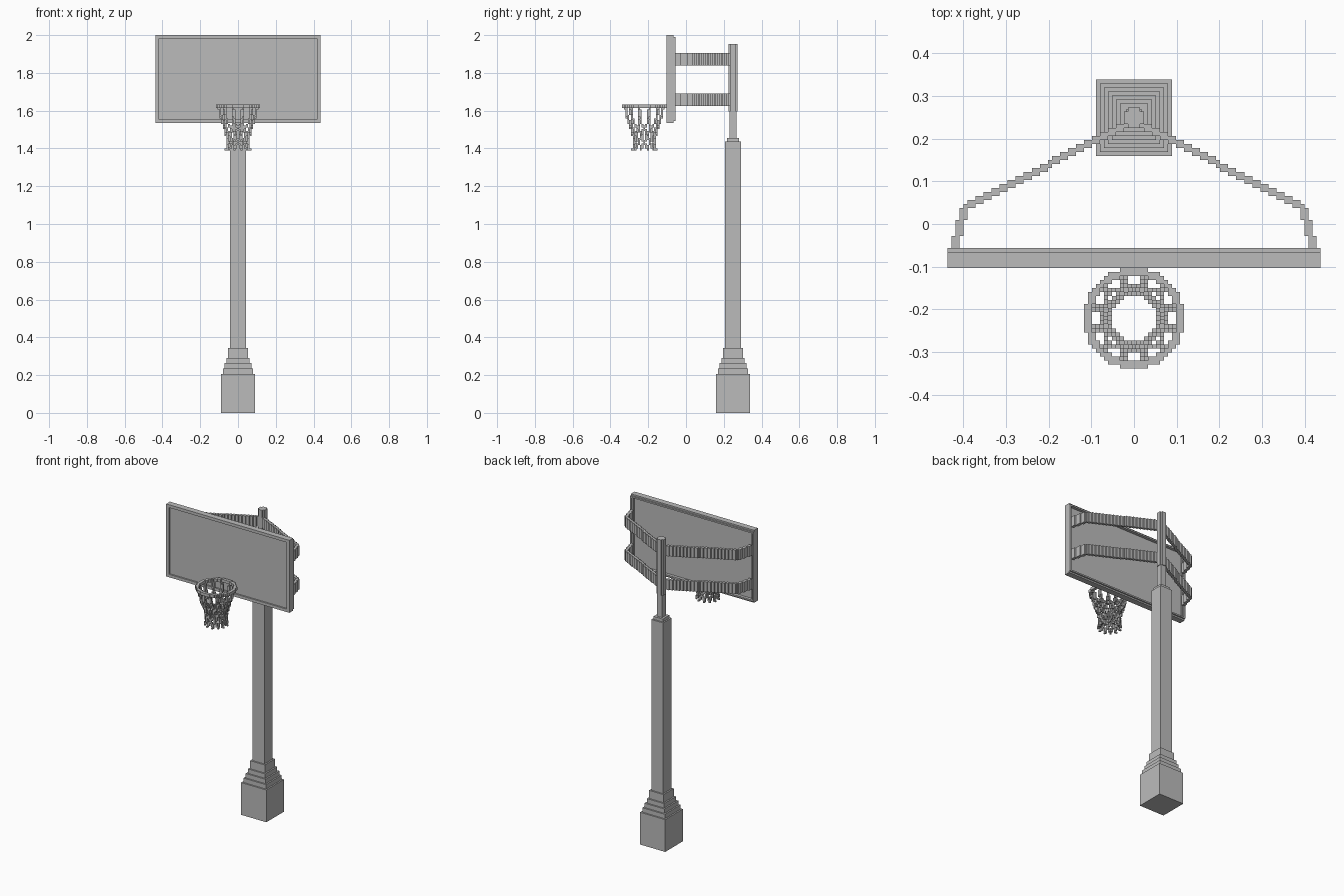
import bpy, bmesh, math
from mathutils import Vector

if "Cube" in bpy.data.objects:
    bpy.data.objects.remove(bpy.data.objects["Cube"])

V = 2 / 213          # edge of one block
Y0 = 26.5            # block row of the pole axis

grey = bpy.data.materials.new("plain_grey")
grey.use_nodes = True
COLOUR = (0.5, 0.5, 0.5, 1)
grey.diffuse_color = COLOUR
grey.node_tree.nodes["Principled BSDF"].inputs["Base Color"].default_value = COLOUR


def finish(name, bm):
    mesh = bpy.data.meshes.new(name)
    bmesh.ops.recalc_face_normals(bm, faces=bm.faces)
    bm.to_mesh(mesh)
    bm.free()
    mesh.materials.append(grey)
    obj = bpy.data.objects.new(name, mesh)
    bpy.context.collection.objects.link(obj)
    return obj


def blocks(name, cells, height=1, base=0):
    """Outer skin of a set of (x, y, layer) blocks; each layer is `height` tall."""
    bm = bmesh.new()
    corners = {}

    def corner(p):
        if p not in corners:
            x, y, z = p
            corners[p] = bm.verts.new(((x / 2) * V, (y / 2 + Y0) * V,
                                       (base + (z + 1) / 2 * height) * V))
        return corners[p]

    for c in cells:
        for axis in range(3):
            for side in (-1, 1):
                near = list(c)
                near[axis] += side
                if tuple(near) in cells:
                    continue
                loop = []
                for a, b in ((-1, -1), (1, -1), (1, 1), (-1, 1)):
                    q = [2 * k for k in c]
                    q[axis] += side
                    q[(axis + 1) % 3] += a * side
                    q[(axis + 2) % 3] += b
                    loop.append(corner(tuple(q)))
                bm.faces.new(loop)
    return finish(name, bm)


def boxes(name, spans):
    """Joined boxes, each given in blocks as (x0, x1, y0, y1, z0, z1)."""
    bm = bmesh.new()
    for x0, x1, y0, y1, z0, z1 in spans:
        made = bmesh.ops.create_cube(bm, size=1)["verts"]
        for v in made:
            v.co = Vector((((x0 + x1) / 2 + v.co.x * (x1 - x0)) * V,
                           ((y0 + y1) / 2 + v.co.y * (y1 - y0) + Y0) * V,
                           ((z0 + z1) / 2 + v.co.z * (z1 - z0)) * V))
    return finish(name, bm)


def column(name, levels, z=0):
    """Stack of square blocks centred on the pole axis: (width, top)."""
    spans = []
    for width, top in levels:
        h = width / 2
        spans.append((-h, h, -h, h, z, top))
        z = top
    return boxes(name, spans)


# Pole: stepped foot, shaft, collar and slim upper post
column("stepped_foot", [(19, 22), (17, 25), (15, 28), (13, 31), (11, 36.5)])
column("shaft", [(9, 153), (7, 155)], 36.5)
column("post_neck", [(4, 170)], 155)
boxes("upper_post", [(-2.5, 2.5, -1.5, 1.5, 170, 208),
                     (-1.5, 1.5, -2.5, 2.5, 170, 208)])


# Backboard: frame of four bars, a thin rear lip and a recessed panel
def frame(name, x, z0, z1, y0, y1, bar):
    return boxes(name, [(-x, x, y0, y1, z0, z0 + bar), (-x, x, y0, y1, z1 - bar, z1),
                        (-x, -x + bar, y0, y1, z0 + bar, z1 - bar),
                        (x - bar, x, y0, y1, z0 + bar, z1 - bar)])


frame("board_frame", 46.5, 163.5, 213, -37.5, -33.5, 2)
frame("board_rear_lip", 46.5, 164.5, 212, -33.5, -32.5, 1)
boxes("board_panel", [(-44.5, 44.5, -36.5, -34.5, 165.5, 211)])

# Support arms: stepped bands from the post out to the board edges
band = set()
for x in range(0, 43):
    y = round(-0.524 * x)
    band |= {(x, y, 0), (x, y - 1, 0)}
for y in range(-32, -21):
    x = round(41.4 + (-22 - y) * 0.28)
    band |= {(x, y, 0), (x + 1, y, 0)}
band |= {(-x, y, z) for x, y, z in band}
for name, z in (("lower_arms", 173), ("upper_arms", 196)):
    blocks(name, band, 7, z)

# Hoop: one ring of blocks touching the board
HOOP_Y = -50
ring = set()
for i in range(720):
    a = math.radians(i / 2)
    for r in (11.4, 12):
        ring.add((round(r * math.cos(a)), HOOP_Y + round(r * math.sin(a)), 0))
blocks("hoop", ring, 2, 172)

# Net: mirrored strands following (height, radius, swing in degrees)
PATH = [(172, 11, 0), (168, 10.3, 3), (164, 9, 0), (160, 7.5, 15),
        (156, 6.6, 0), (152, 6.3, 15), (149, 6.3, 0), (148, 6.9, 0)]
net = set()
for k in range(12):
    for side in (-1, 1):
        for (za, ra, sa), (zb, rb, sb) in zip(PATH, PATH[1:]):
            for i in range(17):
                t = i / 16
                r = ra + (rb - ra) * t
                a = math.radians(30 * k + 15 + side * (sa + (sb - sa) * t))
                net.add((round(r * math.cos(a)), HOOP_Y + round(r * math.sin(a)),
                         min(171, round(za + (zb - za) * t))))
blocks("net", net)
